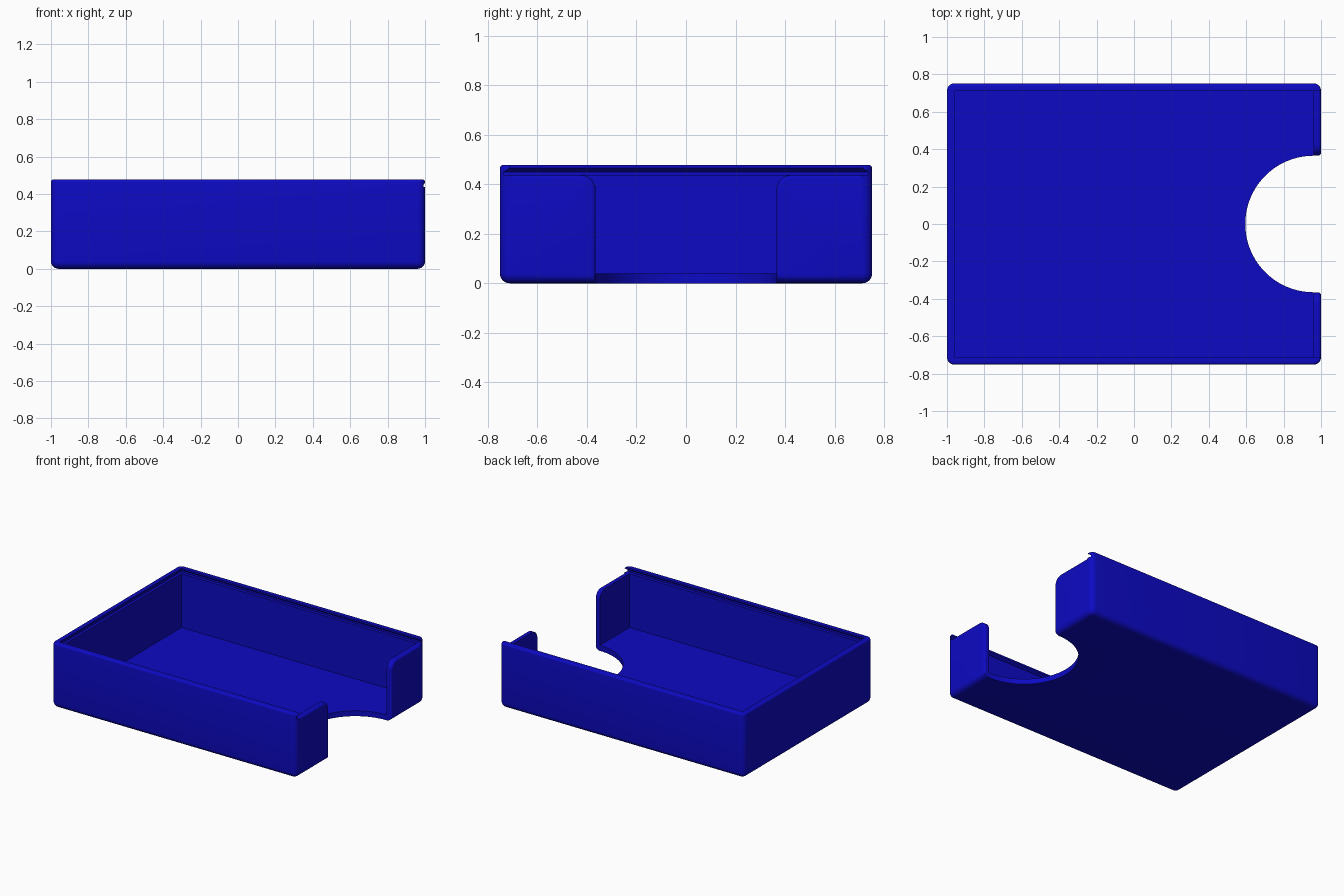
import bpy, bmesh, math

if "Cube" in bpy.data.objects:
    bpy.data.objects.remove(bpy.data.objects["Cube"])

blue = bpy.data.materials.new("deep blue")
blue.diffuse_color = (0.004, 0.003, 0.55, 1)
blue.use_nodes = True
blue.node_tree.nodes["Principled BSDF"].inputs["Base Color"].default_value = blue.diffuse_color

HX, HY, H = 1.0, 0.752, 0.478      # half length, half width, height
T = 0.04                           # wall and floor thickness
RIM = 0.437                        # top of the low end wall


def loft(name, rings):
    """Closed solid through rings that all have the same point count."""
    bm = bmesh.new()
    vs = [[bm.verts.new(p) for p in ring] for ring in rings]
    n = len(vs[0])
    for a, b in zip(vs, vs[1:]):
        for i in range(n):
            j = (i + 1) % n
            bm.faces.new((a[i], a[j], b[j], b[i]))
    caps = [bm.faces.new(vs[0]), bm.faces.new(vs[-1])]
    bmesh.ops.recalc_face_normals(bm, faces=bm.faces[:])
    bmesh.ops.triangulate(bm, faces=caps)
    me = bpy.data.meshes.new(name)
    bm.to_mesh(me)
    bm.free()
    me.materials.append(blue)
    ob = bpy.data.objects.new(name, me)
    bpy.context.collection.objects.link(ob)
    return ob


def rounded_rect(inset, z, radius=0.04, steps=6):
    r = max(radius - inset, 0.002)
    pts = []
    for k, (sx, sy) in enumerate(((1, 1), (-1, 1), (-1, -1), (1, -1))):
        cx, cy = sx * (HX - inset - r), sy * (HY - inset - r)
        for i in range(steps + 1):
            a = math.pi / 2 * (k + i / steps)
            pts.append((cx + r * math.cos(a), cy + r * math.sin(a), z))
    return pts


def rect(x0, x1, y, z):
    return [(x0, -y, z), (x1, -y, z), (x1, y, z), (x0, y, z)]


def end_profile(x, t):
    """Opening in the end wall, widened by t."""
    r, c = 0.06 - t, (0.425, 0.377)
    half = [(0.365 + t, -0.1)]
    for i in range(9):
        a = math.pi - math.pi / 2 * i / 8
        half.append((c[0] + r * math.cos(a), c[1] + r * math.sin(a)))
    half += [(0.709, RIM - t), (0.709, 0.6)]
    return [(x, y, z) for y, z in half] + [(x, -y, z) for y, z in reversed(half)]


# Tray body with rounded corners, bottom and top rim
quarter = [math.pi / 2 * i / 6 for i in range(7)]
rings = [rounded_rect(0.04 * (1 - math.sin(a)), 0.04 * (1 - math.cos(a))) for a in quarter]
rings += [rounded_rect(0.014 * (1 - math.cos(a)), H - 0.014 * (1 - math.sin(a))) for a in quarter]
tray = loft("tray", rings)

# Inner cavity
cavity = loft("cavity_cutter", [rect(-HX + T, HX - T, HY - T, z) for z in (T, 0.45)])

# Lid slot with an undercut lip, open at the low end
slot = loft("lid_slot_cutter", [
    rect(-0.98, 1.1, 0.735, RIM), rect(-0.98, 1.1, 0.735, 0.45),
    rect(-0.96, 1.1, 0.712, 0.466), rect(-0.96, 1.1, 0.712, 0.6)])

# Half-round finger notch in the floor
arc = [(0.96 + 0.365 * math.cos(a), 0.365 * math.sin(a))
       for a in (math.pi / 2 + math.pi * i / 40 for i in range(41))]
notch = loft("finger_notch_cutter",
             [[(x, y, z) for x, y in arc] for z in (-0.1, 0.2)])

# Opening through the end wall with softened outer edges
sections = [end_profile(0.955, 0)]
sections += [end_profile(HX - 0.016 + 0.016 * math.sin(a), 0.016 * (1 - math.cos(a)))
             for a in quarter]
sections.append(end_profile(1.1, 0.016))
opening = loft("end_opening_cutter", sections)

bpy.context.view_layer.objects.active = tray
for cutter in (cavity, slot, notch, opening):
    cutter.hide_render = True
    mod = tray.modifiers.new(cutter.name, 'BOOLEAN')
    mod.operation = 'DIFFERENCE'
    mod.solver = 'EXACT'
    mod.object = cutter
    bpy.ops.object.modifier_apply(modifier=mod.name)
    bpy.data.objects.remove(cutter)

bpy.ops.object.select_all(action='DESELECT')
tray.select_set(True)
bpy.ops.object.shade_smooth_by_angle(angle=math.radians(30))
